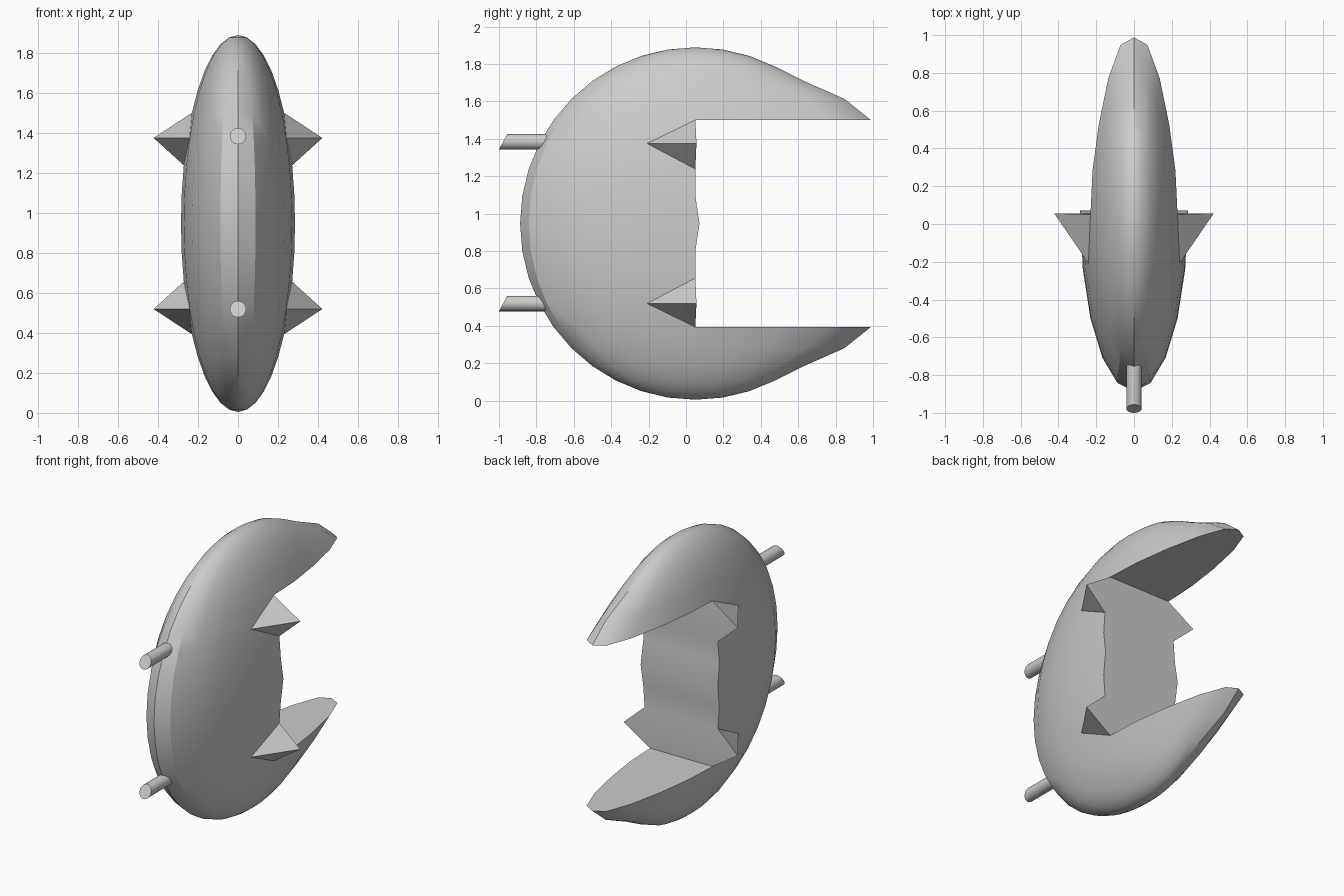
import bpy, bmesh, math

if "Cube" in bpy.data.objects:
    bpy.data.objects.remove(bpy.data.objects["Cube"])

CY, CZ = 0.05, 0.947            # body centre
RX, RY, RZ = 0.285, 0.937, 0.942

bm = bmesh.new()
bmesh.ops.create_uvsphere(bm, u_segments=20, v_segments=20, radius=1)

# Open mouth: remove the rear middle faces
gone = [f for f in bm.faces
        if f.calc_center_median().y > 0 and abs(f.calc_center_median().z) < 0.585]
bmesh.ops.delete(bm, geom=gone, context='FACES')

# Index vertices by (ring, azimuth step); azimuth 0 = +x, 5 = +y
grid = {}
for v in bm.verts:
    ring = round(math.acos(max(-1, min(1, v.co.z))) / math.radians(9))
    step = round(math.atan2(v.co.y, v.co.x) / math.radians(18)) % 20
    grid[ring, step] = v

# Jaw undersides
for ring in (6, 14):
    bm.faces.new([grid[ring, s] for s in range(11)])
# Back wall of the mouth
for r in range(6, 14):
    bm.faces.new([grid[r, 0], grid[r, 10], grid[r + 1, 10], grid[r + 1, 0]])

# Split the quads beside the spikes so they become clean triangles
for r in (7, 13):
    for side, front in ((0, 19), (10, 11)):
        for other in (r - 1, r + 1):
            bmesh.ops.connect_vert_pair(
                bm, verts=[grid[r, front], grid[other, side]])

# Stretch amounts for jaw tips: ring -> offsets by distance from mid plane
pull = {6: (0.18, 0.177, 0.11, 0.03), 5: (0.135, 0.10, 0.05, 0.01),
        4: (0.03, 0.02, 0.01, 0.0)}
for (ring, step), v in grid.items():
    v.co.x, v.co.y, v.co.z = v.co.x * RX, v.co.y * RY + CY, v.co.z * RZ + CZ
    k, off = min(ring, 20 - ring), abs(step - 5)
    if k in pull and off < 4:
        v.co.y += pull[k][off]
    if step in (0, 10):
        if ring in (7, 13):       # side spikes
            v.co.x = math.copysign(0.422, v.co.x)
            v.co.y = 0.056
        if ring == 10:            # slight bulge in the mouth wall
            v.co.y = 0.072


def finish(bm, name):
    bmesh.ops.recalc_face_normals(bm, faces=bm.faces[:])
    me = bpy.data.meshes.new(name)
    bm.to_mesh(me)
    bm.free()
    ob = bpy.data.objects.new(name, me)
    bpy.context.collection.objects.link(ob)
    bpy.ops.object.select_all(action='DESELECT')
    bpy.context.view_layer.objects.active = ob
    ob.select_set(True)
    bpy.ops.object.shade_smooth_by_angle(angle=math.radians(30))


finish(bm, "body")

# Front pegs with slanted ends
for name, z in (("upper_peg", 1.384), ("lower_peg", 0.519)):
    bm = bmesh.new()
    n = 20
    ends = []
    for tip in (True, False):
        loop = []
        for i in range(n):
            a = 2 * math.pi * i / n
            dz = 0.041 * math.sin(a)
            y = -0.978 + 0.022 * math.sin(a) if tip else -0.742
            loop.append(bm.verts.new((0.041 * math.cos(a), y, z + dz)))
        bm.faces.new(loop)
        ends.append(loop)
    for i in range(n):
        j = (i + 1) % n
        bm.faces.new([ends[0][i], ends[0][j], ends[1][j], ends[1][i]])
    finish(bm, name)
